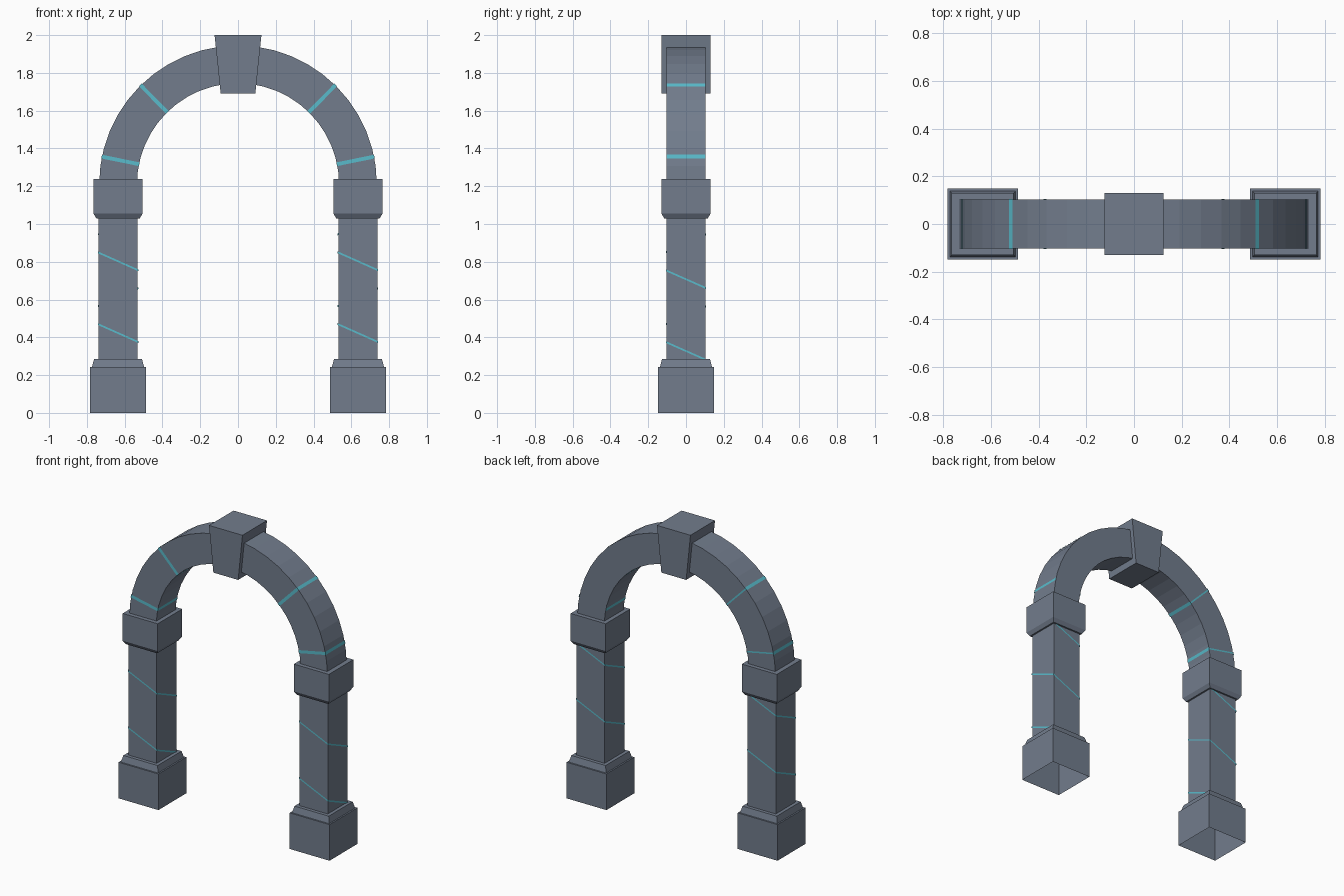
import bpy, math
from mathutils import Vector

if "Cube" in bpy.data.objects:
    bpy.data.objects.remove(bpy.data.objects["Cube"])


def material(name, rgb):
    m = bpy.data.materials.new(name)
    m.diffuse_color = (*rgb, 1)
    m.use_nodes = True
    m.node_tree.nodes["Principled BSDF"].inputs["Base Color"].default_value = m.diffuse_color
    return m


STONE = material("slate_stone", (0.168, 0.203, 0.265))
GLOW = material("cyan_glow", (0.10, 0.50, 0.60))
PILLAR_X = 0.635


def make(name, verts, faces, mat):
    me = bpy.data.meshes.new(name)
    me.from_pydata([tuple(v) for v in verts], [], faces)
    me.materials.append(mat)
    ob = bpy.data.objects.new(name, me)
    bpy.context.collection.objects.link(ob)
    return ob


def square_stack(name, cx, profile, bottom=True):
    """Square rings of (half width, z) joined into a block."""
    verts, faces = [], []
    for h, z in profile:
        verts += [(cx - h, -h, z), (cx + h, -h, z), (cx + h, h, z), (cx - h, h, z)]
    for k in range(len(profile) - 1):
        for i in range(4):
            j = (i + 1) % 4
            faces.append((4 * k + i, 4 * k + j, 4 * k + 4 + j, 4 * k + 4 + i))
    n = len(verts)
    faces.append((n - 4, n - 3, n - 2, n - 1))
    if bottom:
        faces.append((3, 2, 1, 0))
    return make(name, verts, faces, STONE)


def spiral_band(name, cx):
    """Thin glowing line winding down the four column sides."""
    h, half, step = 0.107, 0.005, 0.095
    ring = [(-h, -h), (h, -h), (h, h), (-h, h)]
    verts, faces = [], []
    for k in range(2, 10):
        z0 = 1.23 - k * step
        a, b = ring[k % 4], ring[(k + 1) % 4]
        n = len(verts)
        for (x, y), z in ((a, z0 - half), (b, z0 - step - half),
                          (b, z0 - step + half), (a, z0 + half)):
            verts.append((cx + x, y, z))
        faces.append((n, n + 1, n + 2, n + 3))
    make(name, verts, faces, GLOW)


# Pillars: open-bottomed plinth, trim, shaft, capital, spiral line
for side, s in (("left", -1), ("right", 1)):
    cx = s * PILLAR_X
    square_stack(side + "_plinth", cx, [(0.148, 0), (0.148, 0.242)], bottom=False)
    square_stack(side + "_plinth_trim", cx, [(0.138, 0.242), (0.127, 0.285)])
    square_stack(side + "_shaft", cx, [(0.104, 0.285), (0.104, 1.03)])
    square_stack(side + "_capital", cx, [(0.115, 1.03), (0.13, 1.055), (0.13, 1.238)])
    spiral_band(side + "_spiral_line", cx)

# Arch ring: rectangular section swept through a half circle
R0, R1, ZC, D, SEG = 0.535, 0.735, 1.21, 0.102, 24
verts, faces = [], []
for i in range(SEG + 1):
    a = math.pi * i / SEG
    c, sn = math.cos(a), math.sin(a)
    for r, y in ((R0, -D), (R1, -D), (R1, D), (R0, D)):
        verts.append((r * c, y, ZC + r * sn))
for i in range(SEG):
    for j in range(4):
        k = (j + 1) % 4
        faces.append((4 * i + k, 4 * i + j, 4 * i + 4 + j, 4 * i + 4 + k))
faces += [(0, 1, 2, 3), (4 * SEG + 3, 4 * SEG + 2, 4 * SEG + 1, 4 * SEG)]
make("arch_ring", verts, faces, STONE)


def arch_stripe(name, angle, back):
    """Radial glowing line over front, outer and inner sides of the arch."""
    e, w = 0.002, 0.010
    a = math.radians(angle)
    rad = Vector((math.cos(a), 0, math.sin(a)))
    tan = Vector((-math.sin(a), 0, math.cos(a)))
    ctr = Vector((0, 0, ZC))
    verts = []
    for r, y in ((R0 - e, D + e), (R0 - e, -D - e), (R1 + e, -D - e), (R1 + e, D + e)):
        for t in (-w, w):
            verts.append(ctr + rad * r + tan * t + Vector((0, y, 0)))
    faces = [(0, 1, 3, 2), (2, 3, 5, 4), (4, 5, 7, 6)]
    if back:  # narrower line on the back
        for r in (R0, R1):
            for t in (-w / 2, w / 2):
                verts.append(ctr + rad * r + tan * t + Vector((0, D + e, 0)))
        faces.append((8, 10, 11, 9))
    ob = make(name, verts, faces, GLOW)
    ob.data.flip_normals()
    if back:
        ob.data.polygons[3].flip()


for ang in (11.5, 45.5):
    arch_stripe("right_arch_line", ang, False)
    arch_stripe("left_arch_line", 180 - ang, True)

# Keystone wedge
kv = []
for hx, z in ((0.092, 1.692), (0.124, 2.0)):
    kv += [(-hx, -0.13, z), (hx, -0.13, z), (hx, 0.13, z), (-hx, 0.13, z)]
make("keystone", kv, [(3, 2, 1, 0), (4, 5, 6, 7), (0, 1, 5, 4), (1, 2, 6, 5),
                      (2, 3, 7, 6), (3, 0, 4, 7)], STONE)

# Consistent outward normals on the closed stone parts
import bmesh
for ob in bpy.data.objects:
    if ob.data.materials[0] == STONE:
        bm = bmesh.new()
        bm.from_mesh(ob.data)
        bmesh.ops.recalc_face_normals(bm, faces=bm.faces)
        bm.to_mesh(ob.data)
        bm.free()
